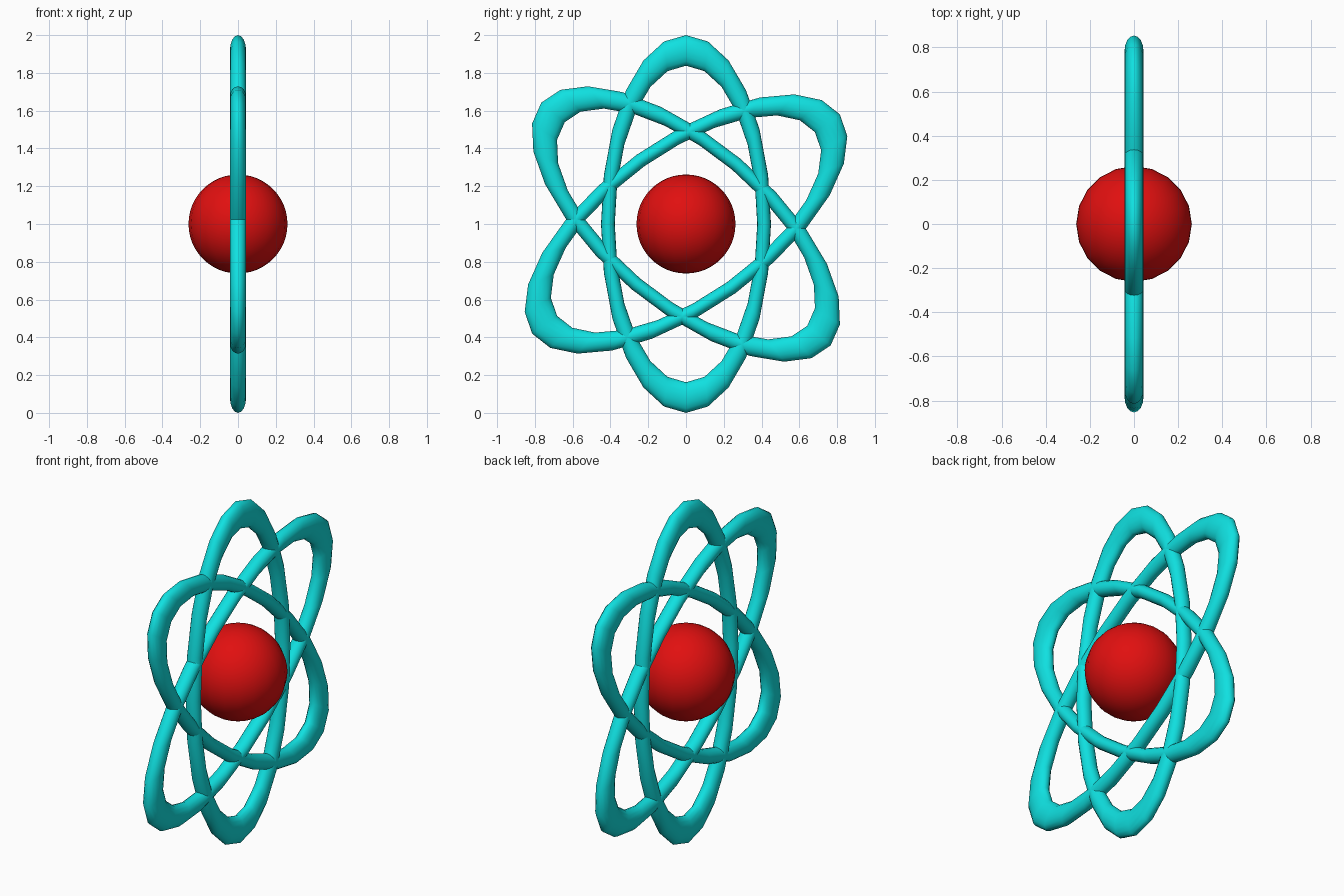
import bpy
from math import radians
from mathutils import Matrix

cube = bpy.data.objects.get("Cube")
if cube:
    bpy.data.objects.remove(cube, do_unlink=True)


def material(name, color):
    mat = bpy.data.materials.new(name)
    mat.use_nodes = True
    mat.diffuse_color = color
    bsdf = next(n for n in mat.node_tree.nodes if n.type == "BSDF_PRINCIPLED")
    bsdf.inputs["Base Color"].default_value = color
    return mat


cyan = material("cyan", (0.005, 0.75, 0.75, 1))
red = material("red", (0.75, 0.005, 0.005, 1))
CENTER = (0, 0, 1.0)


def finish(obj, name, mat):
    obj.name = name
    obj.data.materials.append(mat)
    bpy.ops.object.shade_smooth()


# Central ball
bpy.ops.mesh.primitive_uv_sphere_add(segments=20, ring_count=24, radius=0.262, location=CENTER)
finish(bpy.context.object, "nucleus", red)


# Orbit: a torus stretched into an ellipse, so the tube is thicker at its tips
def orbit(name, tilt):
    bpy.ops.mesh.primitive_torus_add(major_segments=24, minor_segments=16,
                                     major_radius=0.919, minor_radius=0.081)
    obj = bpy.context.object
    stand = Matrix.Rotation(radians(90), 4, "Y")
    stretch = Matrix.Diagonal((0.53, 0.45, 1, 1))
    lean = Matrix.Rotation(radians(tilt), 4, "X")
    obj.data.transform(lean @ stretch @ stand)
    obj.location = CENTER
    finish(obj, name, cyan)


orbit("upright_orbit", 0)
orbit("back_leaning_orbit", -54.5)
orbit("front_leaning_orbit", 50)
